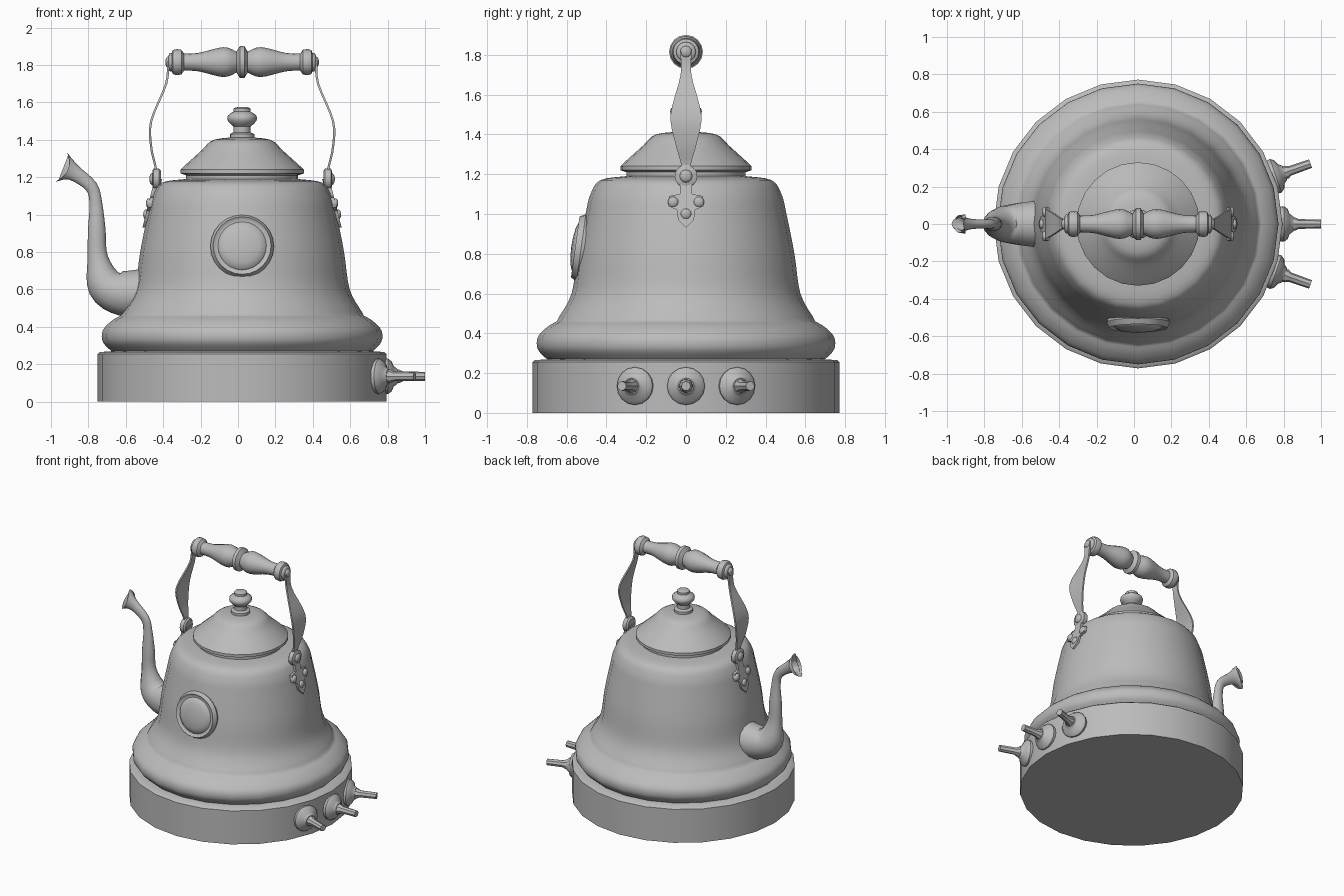
import bpy, bmesh
from math import sin, cos, pi, radians
from mathutils import Vector

cube = bpy.data.objects.get("Cube")
if cube:
    bpy.data.objects.remove(cube)

metal = bpy.data.materials.new("grey_metal")
metal.use_nodes = True
metal.diffuse_color = (0.5, 0.5, 0.5, 1)
metal.node_tree.nodes["Principled BSDF"].inputs["Base Color"].default_value = metal.diffuse_color

centre = Vector((0.022, 0, 0))  # axis of the kettle body
UP, SIDEWAYS = Vector((0, 0, 1)), Vector((0, 1, 0))


def smooth(points, steps=4):
    """Pass a flowing curve through a few control points."""
    points = [Vector(p) for p in points]
    padded = [points[0], *points, points[-1]]
    curve = []
    for a, b, c, d in zip(padded, padded[1:], padded[2:], padded[3:]):
        for step in range(steps):
            t = step / steps
            curve.append(b + (c - a) * t / 2 + (a * 2 - b * 5 + c * 4 - d) * t * t / 2
                         + (b * 3 - a - c * 3 + d) * t ** 3 / 2)
    return curve + [points[-1]]


def dome(radius, height, base=0, steps=4):
    """Quarter-ellipse profile ending on the axis."""
    angles = [pi / 2 * k / steps for k in range(steps + 1)]
    return [(radius * cos(a), base + height * sin(a)) for a in angles]


def loft(name, rings, sharp=40):
    """Skin a closed surface through rings of equal point count, capping both ends."""
    bm = bmesh.new()
    loops = [[bm.verts.new(point) for point in ring] for ring in rings]
    count = len(loops[0])
    for lower, upper in zip(loops, loops[1:]):
        for i in range(count):
            j = (i + 1) % count
            bm.faces.new((lower[i], lower[j], upper[j], upper[i]))
    bm.faces.new(loops[0])
    bm.faces.new(loops[-1])
    bmesh.ops.remove_doubles(bm, verts=bm.verts, dist=0.0002)
    bmesh.ops.recalc_face_normals(bm, faces=bm.faces)
    mesh = bpy.data.meshes.new(name)
    bm.to_mesh(mesh)
    bm.free()
    mesh.materials.append(metal)
    mesh.shade_smooth()
    mesh.set_sharp_from_angle(angle=radians(sharp))
    bpy.context.collection.objects.link(bpy.data.objects.new(name, mesh))


def circle(count):
    return [(cos(2 * pi * i / count), sin(2 * pi * i / count)) for i in range(count)]


def lathe(name, profile, origin=centre, axis=UP, sides=24):
    """Turn a (radius, height) profile about an axis."""
    turn = axis.to_track_quat('Z', 'Y')
    loft(name, [[origin + turn @ Vector((radius * c, radius * s, height))
                 for c, s in circle(sides)] for radius, height in profile])


def stud(name, radius, height, origin, axis):
    """Round-headed stud, sunk by its own height."""
    lathe(name, [(radius, -height)] + dome(radius, height), origin, axis, sides=12)


# Base drum
lathe("base_drum", [(.772, 0), (.772, .255), (.76, .265), (.69, .27)])

# Bell-shaped body with its rounded foot
foot = smooth([(.7, .27), (.745, .32), (.745, .38), (.7, .43), (.65, .46)])
bell = smooth([(.64, .48), (.575, .6), (.545, .8), (.505, 1), (.48, 1.1), (.43, 1.17), (.3, 1.19)])
lathe("kettle_body", foot + bell)

# Lid and knob
lathe("lid", [(.3, 1.17), (.3, 1.21), (.33, 1.22), (.33, 1.24)]
      + smooth([(.32, 1.25), (.22, 1.34), (.15, 1.4), (0, 1.415)]))
lathe("lid_knob", [(.066, 1.4), (.066, 1.43), (.045, 1.44)]
      + smooth([(.045, 1.47), (.076, 1.5), (.076, 1.53), (.045, 1.55)], steps=2)
      + dome(.045, .01, base=1.566), sides=16)

# Front medallion, tilted with the wall
lathe("front_medallion", [(.155, -.06), (.17, 0), (.155, .03), (.14, .02)] + dome(.13, .03, base=.02),
      origin=centre + Vector((0, -.527, .83)), axis=Vector((0, -1, .14)))

# Spout swept along (x, z, radius), its mouth cut to a scoop and hollowed
path = smooth([(-.5, .58, .13), (-.62, .58, .12), (-.71, .63, .1), (-.75, .77, .055),
               (-.755, .92, .047), (-.76, 1.06, .034), (-.785, 1.15, .034),
               (-.88, 1.225, .045), (-.945, 1.255, .085)])
last = len(path) - 1
sections = []
for i, (x, z, radius) in enumerate(path):
    step = path[min(i + 1, last)] - path[max(i - 1, 0)]
    along = Vector((step.x, 0, step.y)).normalized()
    across = along.cross(SIDEWAYS)
    width = radius * (1 - .4 * i / last)
    scoop = radius / 2 if i == last else 0
    sections.append([Vector((x, 0, z)) + across * radius * c + SIDEWAYS * width * s
                     - along * scoop * s * s for c, s in circle(14)])
for ring, scale in ((sections[-3], .8), (sections[-5], .6)):
    middle = sum(ring, Vector()) / len(ring)
    sections.append([middle.lerp(point, scale) for point in ring])
loft("spout", sections, sharp=60)

# Turned grip, mirrored about its middle ring
grip_height = UP * 1.815
half = ([(.085, .012)] + smooth([(.056, .03), (.08, .1), (.05, .23), (.045, .31)])
        + [(.066, .325), (.07, .35), (.064, .37), (.04, .38)])
lathe("handle_grip", [(radius, -along) for radius, along in reversed(half)] + half,
      centre + grip_height, Vector((1, 0, 0)), sides=16)

# Three taps fanned out on the right of the base
for label, turn in (("front", -1), ("middle", 0), ("rear", 1)):
    angle = radians(19.3) * turn
    outward = Vector((cos(angle), sin(angle), 0))
    spot = centre + UP * .135 + outward * .76
    lathe(label + "_tap_flange", [(.09, -.03), (.095, .02), (.08, .04), (.055, .05), (.04, .07)],
          spot, outward, sides=16)
    lathe(label + "_tap_stem", [(.036, .05), (.036, .08), (.026, .1), (.024, .217)],
          spot, outward, sides=8)


def on_wall(side, y, z, lift):
    """Point on the sloping upper wall of the body."""
    return centre + Vector((side * (.505 + (1 - z) / 4 + lift), y, z))


# Handle straps, pivots and riveted brackets on both sides
outline = [(.03, 1.19), (.03, 1.1), (.085, 1.09), (.09, 1.04), (.045, 1.02), (.04, .97), (0, .93)]
outline += [(-y, z) for y, z in reversed(outline[:-1])]
strap = smooth([(.39, 1.82, .03), (.4, 1.7, .027), (.48, 1.5, .077), (.48, 1.36, .055),
                (.456, 1.25, .025), (.456, 1.19, .03)])
for label, side in (("left", 1), ("right", -1)):
    outward = Vector((side, 0, 0))
    loft(label + "_handle_strap",
         [[centre + outward * (reach + thick) + SIDEWAYS * width * edge + UP * z
           for thick, edge in ((0, -1), (.012, -1), (.012, 1), (0, 1))]
          for reach, z, width in strap], sharp=50)
    loft(label + "_bracket", [[on_wall(side, y, z, lift) for y, z in outline]
                              for lift in (-.03, .01)])
    pivot = centre + outward * .464 + UP * 1.19
    lathe(label + "_pivot", [(.045, -.03), (.057, -.02), (.057, .01), (.045, .016)],
          pivot, outward, sides=14)
    stud(label + "_pivot_stud", .032, .016, pivot + outward * .016, outward)
    grip_end = centre + outward * .385 + grip_height
    stud(label + "_grip_washer", .05, .012, grip_end, outward)
    stud(label + "_grip_stud", .03, .016, grip_end + outward * .01, outward)
    for place, y, z in (("front", -.065, 1.06), ("rear", .065, 1.06), ("lower", 0, 1)):
        stud(f"{label}_{place}_rivet", .027, .014, on_wall(side, y, z, .01), outward)
